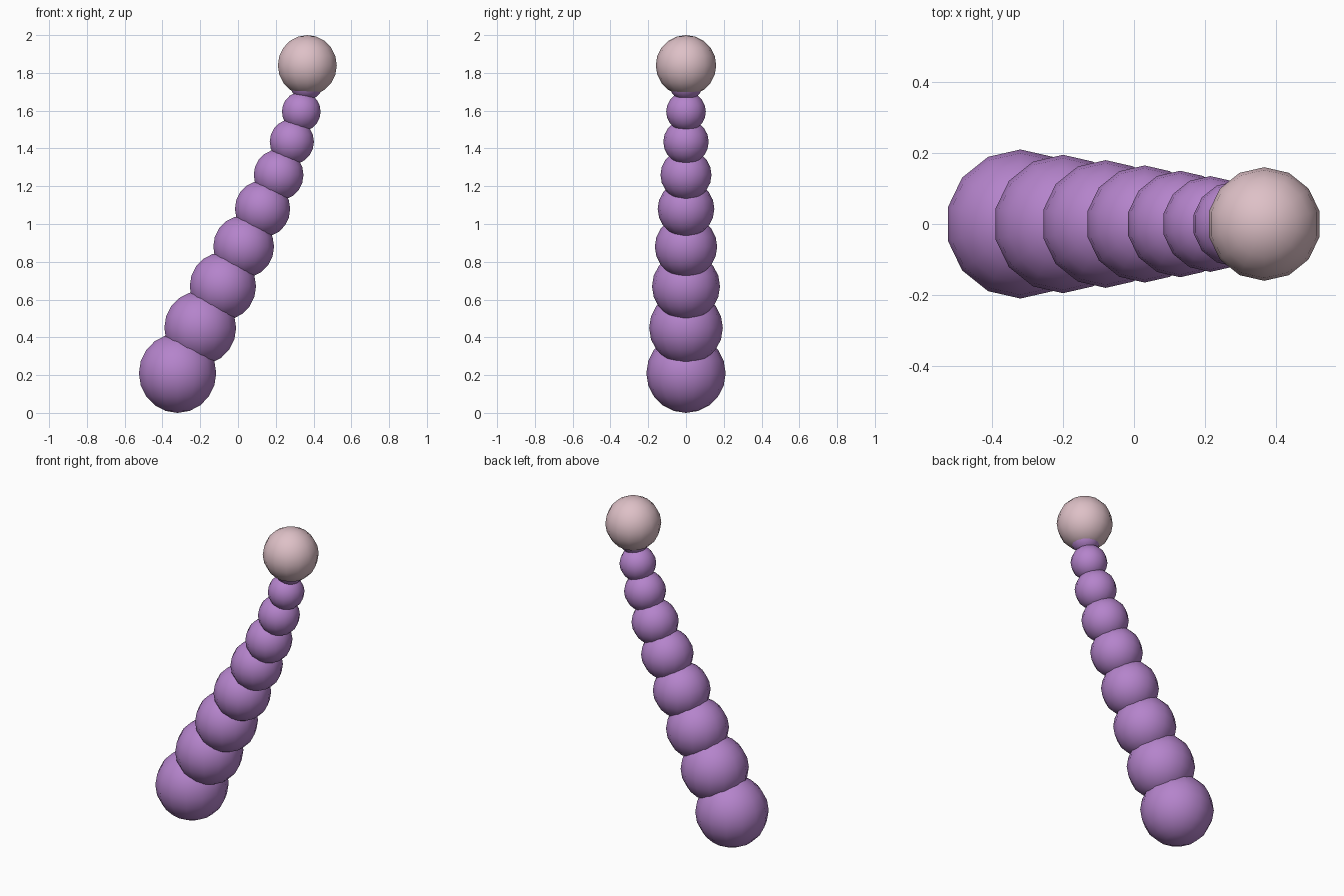
import bpy

old = bpy.data.objects.get("Cube")
if old:
    bpy.data.objects.remove(old, do_unlink=True)


def material(name, color):
    m = bpy.data.materials.new(name)
    m.use_nodes = True
    m.diffuse_color = color
    m.node_tree.nodes["Principled BSDF"].inputs["Base Color"].default_value = color
    return m


def ball(name, x, z, radius, mat):
    bpy.ops.mesh.primitive_uv_sphere_add(segments=14, ring_count=10, radius=radius,
                                         location=(x, 0, z))
    obj = bpy.context.object
    obj.name = name
    # Turn the mesh so a vertex column faces the front and back
    obj.data.materials.append(mat)
    bpy.ops.object.shade_smooth()
    return obj


purple = material("purple", (0.46, 0.23, 0.60, 1))
pink = material("pale pink", (0.73, 0.53, 0.57, 1))

# Tapering, leaning stalk of overlapping balls: x, z of each centre
centres = [(-0.32, 0.21), (-0.20, 0.45), (-0.08, 0.67), (0.03, 0.88), (0.13, 1.08),
           (0.215, 1.26), (0.285, 1.435), (0.335, 1.595), (0.362, 1.745)]
for i, (x, z) in enumerate(centres):
    ball(f"stalk_segment_{i + 1}", x, z, 0.21 - 0.015 * i, purple)

# Large ball at the tip
ball("tip_ball", 0.367, 1.84, 0.16, pink)
